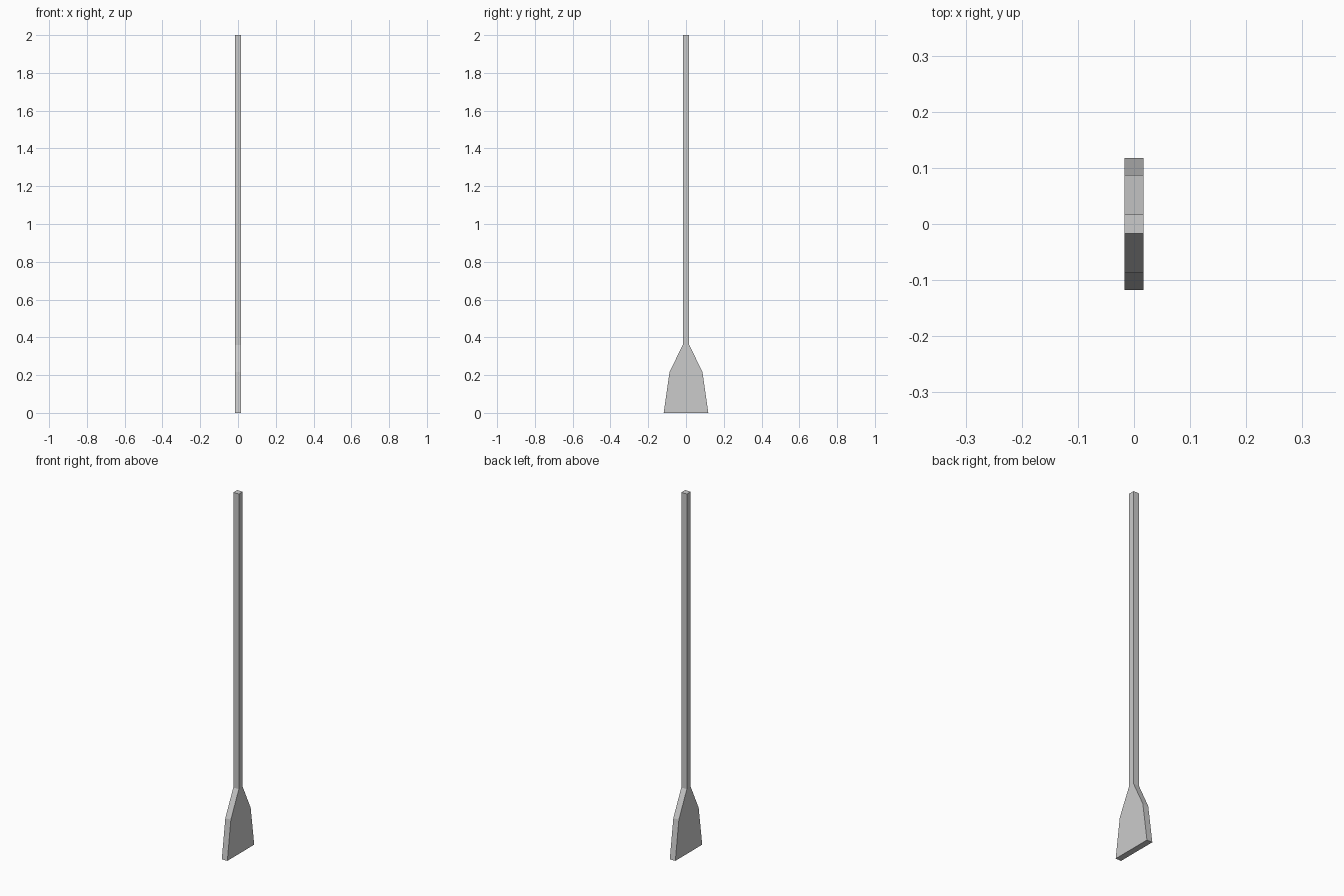
import bpy
import bmesh

if "Cube" in bpy.data.objects:
    bpy.data.objects.remove(bpy.data.objects["Cube"])

HALF_THICKNESS = 0.017

# Half outline of the paddle (half width y, height z), bottom to top
half_outline = [
    (0.118, 0.0),    # blade tip
    (0.087, 0.217),  # blade shoulder
    (0.017, 0.36),   # neck
    (0.017, 2.0),    # handle end
]

# Mirror the half outline into a closed profile
outline = half_outline + [(-y, z) for y, z in reversed(half_outline)]

# Extrude the profile across the thickness
bm = bmesh.new()
face = bm.faces.new([bm.verts.new((-HALF_THICKNESS, y, z)) for y, z in outline])
result = bmesh.ops.extrude_face_region(bm, geom=[face])
moved = [v for v in result["geom"] if isinstance(v, bmesh.types.BMVert)]
bmesh.ops.translate(bm, verts=moved, vec=(2 * HALF_THICKNESS, 0, 0))

# Split the flat sides into handle, neck and blade quads
for z in (0.217, 0.36):
    bmesh.ops.bisect_plane(bm, geom=bm.verts[:] + bm.edges[:] + bm.faces[:],
                           dist=1e-5, plane_co=(0, 0, z), plane_no=(0, 0, 1))
bmesh.ops.recalc_face_normals(bm, faces=bm.faces[:])

mesh = bpy.data.meshes.new("paddle")
bm.to_mesh(mesh)
bm.free()
paddle = bpy.data.objects.new("paddle", mesh)
bpy.context.collection.objects.link(paddle)
